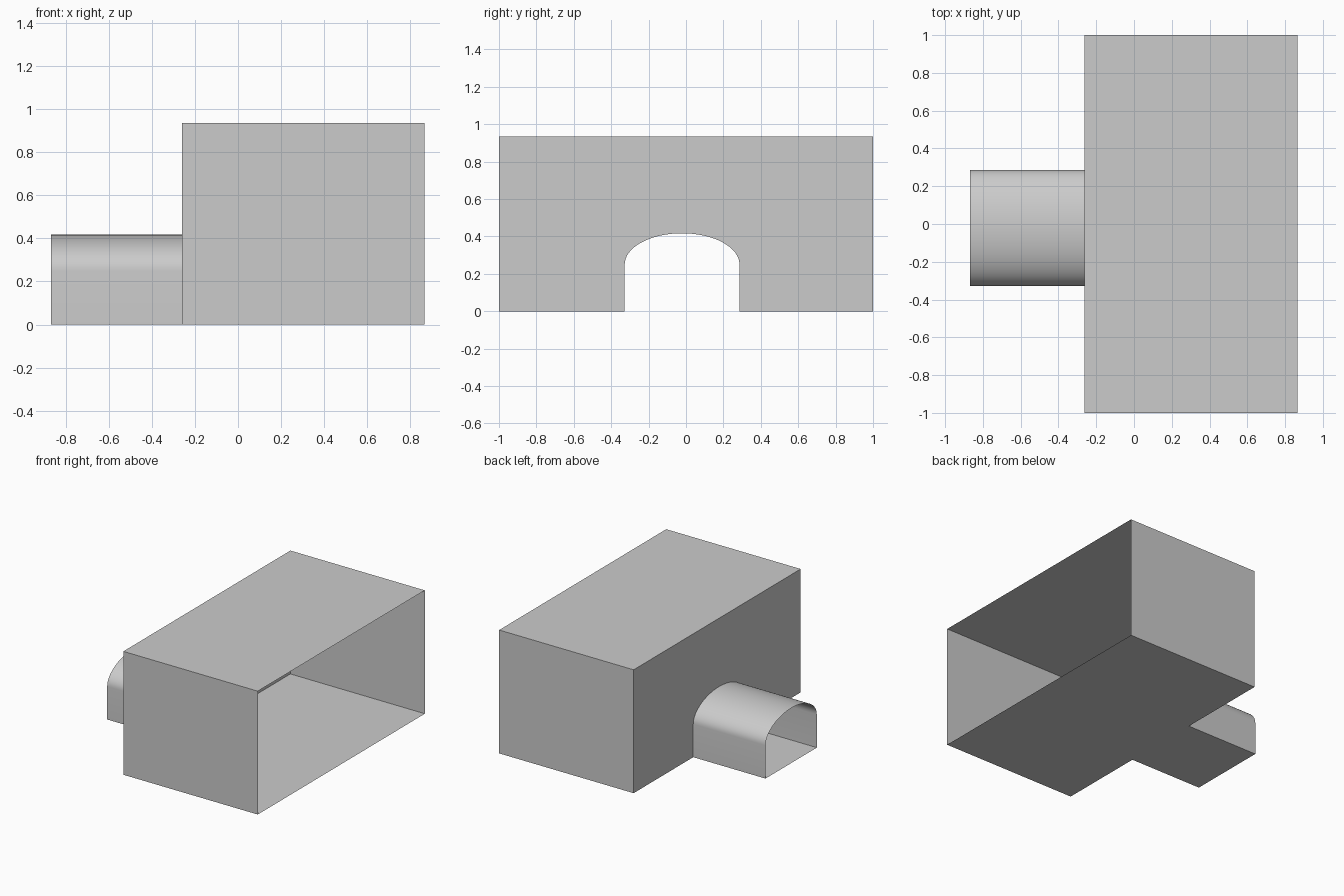
import bpy, bmesh
from math import cos, sin, pi

if "Cube" in bpy.data.objects:
    bpy.data.objects.remove(bpy.data.objects["Cube"])

X_END, X_WALL, X_OPEN = -0.867, -0.261, 0.866   # tunnel mouth, arched wall, open side
Y, H = 1.0, 0.935                               # half length and height of the room
CY, R, SPRING, RISE = -0.021, 0.307, 0.25, 0.167  # arch centre, half width, spring, rise
SEGS = 32


def make_object(name, faces):
    """Build a thin-walled object from polygons given as point lists."""
    bm = bmesh.new()
    for pts in faces:
        bm.faces.new([bm.verts.new(p) for p in pts])
    bmesh.ops.remove_doubles(bm, verts=bm.verts[:], dist=1e-5)
    bmesh.ops.recalc_face_normals(bm, faces=bm.faces[:])
    mesh = bpy.data.meshes.new(name)
    bm.to_mesh(mesh)
    bm.free()
    obj = bpy.data.objects.new(name, mesh)
    bpy.context.collection.objects.link(obj)
    return obj


# Arch profile (y, z): up one side, over the top, down the other
arch = [(CY - R, 0)]
arch += [(CY - R * cos(pi * i / SEGS), SPRING + RISE * sin(pi * i / SEGS))
         for i in range(SEGS + 1)]
arch += [(CY + R, 0)]

# Room: floor, ceiling, two end walls and the arched wall; +x side stays open
faces = [[(X_WALL, -Y, z), (X_OPEN, -Y, z), (X_OPEN, Y, z), (X_WALL, Y, z)]
         for z in (0, H)]
faces += [[(X_WALL, y, 0), (X_OPEN, y, 0), (X_OPEN, y, H), (X_WALL, y, H)]
          for y in (-Y, Y)]
outline = [(-Y, 0)] + arch + [(Y, 0), (Y, H), (-Y, H)]
faces.append([(X_WALL, y, z) for y, z in outline])
make_object("room_shell", faces)

# Tunnel: arch profile swept along x, with its floor, open at both ends
loop = arch + arch[:1]
tunnel = make_object("entrance_tunnel", [
    [(X_END, *a), (X_WALL, *a), (X_WALL, *b), (X_END, *b)]
    for a, b in zip(loop, loop[1:])])
bpy.context.view_layer.objects.active = tunnel
tunnel.select_set(True)
bpy.ops.object.shade_smooth_by_angle()
